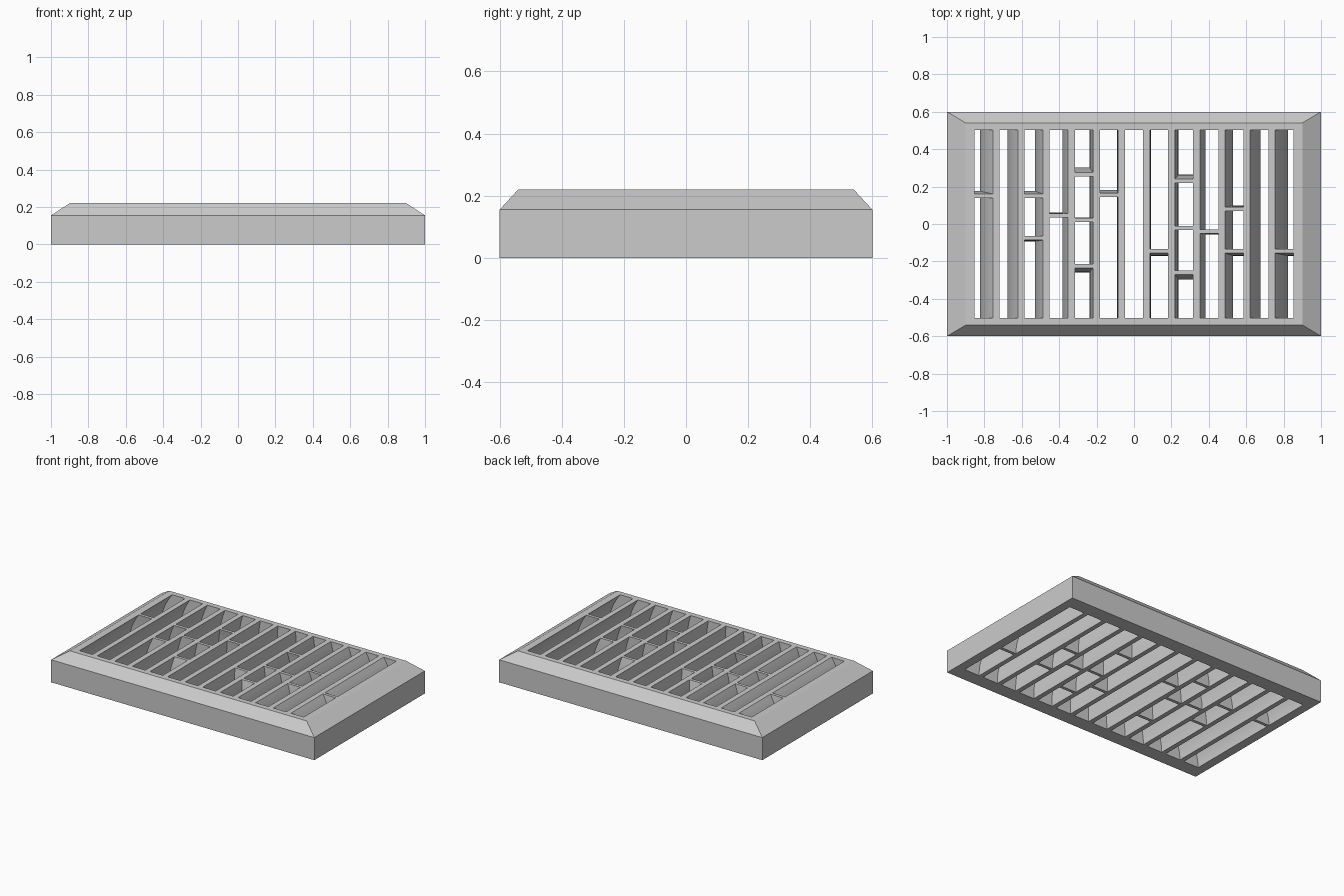
import bpy, bmesh, math

if "Cube" in bpy.data.objects:
    bpy.data.objects.remove(bpy.data.objects["Cube"])

H = 0.22                        # overall height
PITCH, HALF_W = 0.134, 0.049    # slot spacing and half width on the top face
LEAN, FLARE = 0.013, 0.009      # growth of spacing and half width at the bottom
SLOT_END = 0.503                # slot half length
BAR_T = 0.021                   # cross bar thickness
BAR_LEAN = 0.1                  # outward shift of cross bars at the bottom
STEPS = 8                       # segments of the slat curve

# inner top edge (y) of the short cross bars, per slot index
BARS = {-6: [0.14], -4: [0.14, -0.065], -3: [0.035],
        -2: [0.255, 0.012, -0.215], -1: [0.145],
        1: [-0.135], 2: [0.22, -0.01, -0.25], 3: [-0.03],
        4: [0.07, -0.135], 6: [-0.135]}


def add_rings(bm, rings):
    """Closed solid from stacked four-corner rings, bottom to top."""
    vs = [[bm.verts.new(p) for p in r] for r in rings]
    bm.faces.new(vs[0][::-1])
    bm.faces.new(vs[-1])
    for a, b in zip(vs, vs[1:]):
        for i in range(4):
            j = (i + 1) % 4
            bm.faces.new((a[i], a[j], b[j], b[i]))


def rect(x0, x1, y0, y1, z):
    return [(x0, y0, z), (x1, y0, z), (x1, y1, z), (x0, y1, z)]


def make_object(name, bm):
    bmesh.ops.recalc_face_normals(bm, faces=bm.faces[:])
    me = bpy.data.meshes.new(name)
    bm.to_mesh(me)
    bm.free()
    ob = bpy.data.objects.new(name, me)
    bpy.context.collection.objects.link(ob)
    return ob


# Frame: block with sloped upper edges
bm = bmesh.new()
add_rings(bm, [rect(-x, x, -y, y, z) for x, y, z in
               ((1, 0.6, 0), (1, 0.6, 0.155), (0.9, 0.54, H))])
grille = make_object("vent_grille", bm)

# Slot cutter: curved prisms, upright below and leaning inward above,
# interrupted where cross bars remain
levels = [-0.03] + [H * i / STEPS for i in range(1, STEPS)] + [H + 0.02]
bm = bmesh.new()
for k in range(-6, 7):
    edges = [(-SLOT_END, 0)]                 # (top y, bottom shift)
    spans = [sorted((y, y + math.copysign(BAR_T, y))) for y in BARS.get(k, [])]
    for lo, hi in sorted(spans):
        shift = BAR_LEAN * (lo + hi) / 2
        edges += [(lo, shift), (hi, shift)]
    edges.append((SLOT_END, 0))
    for (ya, sa), (yb, sb) in zip(edges[::2], edges[1::2]):
        rings = []
        for z in levels:
            t = 1 - max(z, 0) ** 2 / H ** 2  # 0 at top, 1 at bottom
            cx = k * (PITCH + LEAN * t)
            w = HALF_W + FLARE * min(1, 1 - z / H)
            rings.append(rect(cx - w, cx + w, ya + sa * t, yb + sb * t, z))
        add_rings(bm, rings)
cutter = make_object("slot_cutter", bm)
cutter.hide_render = True

# Cut the slots, leaving the fanned slats and cross bars
mod = grille.modifiers.new("slots", 'BOOLEAN')
mod.operation = 'DIFFERENCE'
mod.solver = 'EXACT'
mod.object = cutter
bpy.ops.object.select_all(action='DESELECT')
grille.select_set(True)
bpy.context.view_layer.objects.active = grille
bpy.ops.object.modifier_apply(modifier=mod.name)
bpy.data.objects.remove(cutter)

# Smooth curved slats, crisp frame edges
bpy.ops.object.shade_smooth_by_angle(angle=math.radians(30))
